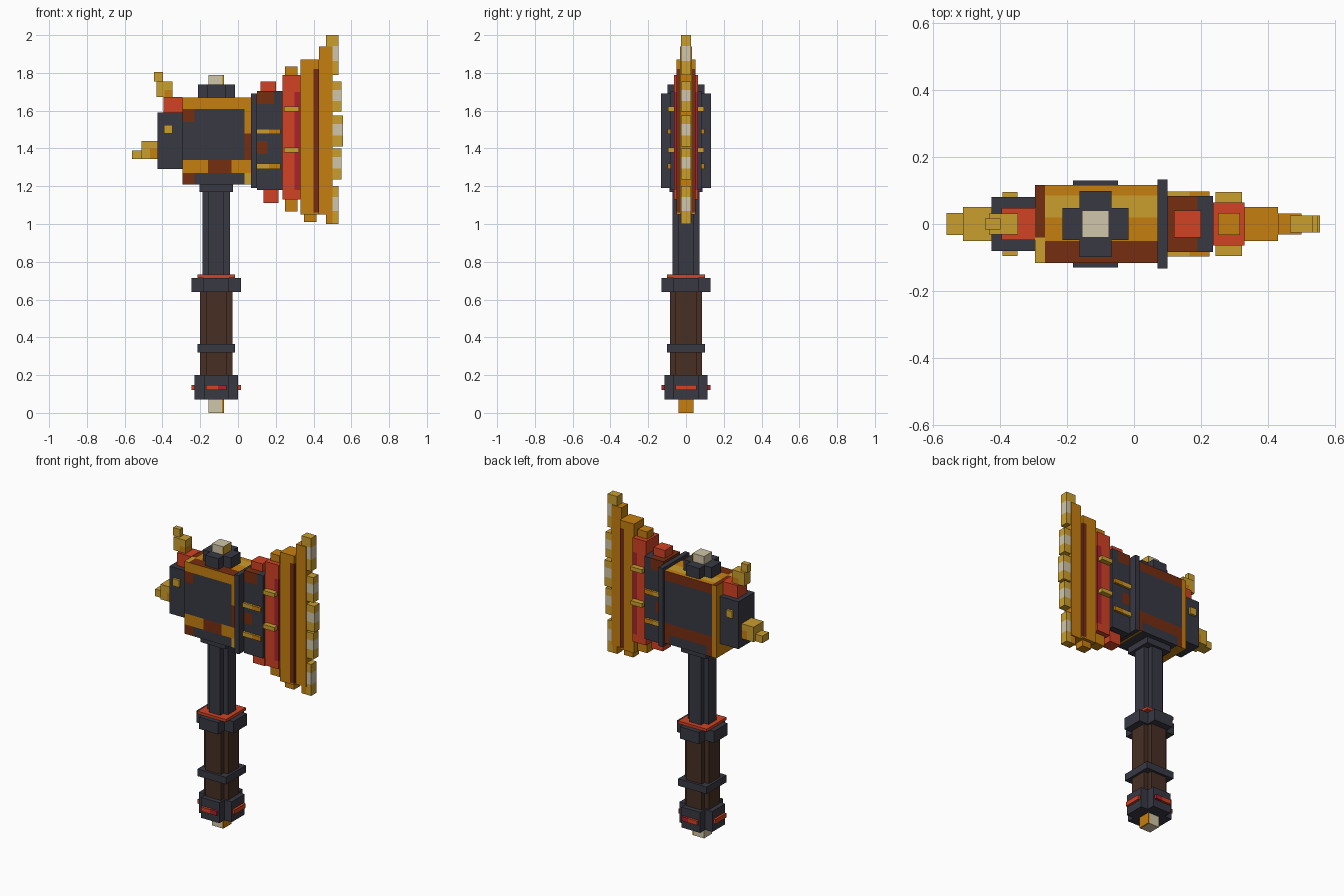
import bpy, bmesh
from mathutils import Vector

cube = bpy.data.objects.get("Cube")
if cube:
    bpy.data.objects.remove(cube, do_unlink=True)


def lin(c):
    return c / 12.92 if c <= 0.04045 else ((c + 0.055) / 1.055) ** 2.4


def material(name, code):
    rgb = [lin(int(code[i:i + 2], 16) / 255) for i in (0, 2, 4)] + [1]
    m = bpy.data.materials.new(name)
    m.use_nodes = True
    m.diffuse_color = rgb
    bsdf = m.node_tree.nodes["Principled BSDF"]
    bsdf.inputs["Base Color"].default_value = rgb
    bsdf.inputs["Roughness"].default_value = 0.9
    return m


STEEL = material("dark steel", "383844")
GRIP = material("brown leather", "472f24")
RED = material("bright red", "d04224")
CRIMSON = material("deep crimson", "a8222c")
GOLD = material("orange gold", "c67f0f")
YELLOW = material("yellow gold", "cb9f2f")
RUST = material("rust brown", "762d10")
CREAM = material("pale cream", "d0c6a8")

AX = -0.115   # handle axis
FAR = 9


def block(name, mat, x, y, z, paint=()):
    """Box from three (low, high) ranges; paint holds (material, x, y, z) regions."""
    bm = bmesh.new()
    bmesh.ops.create_cube(bm, size=1)
    ranges = (x, y, z)
    for v in bm.verts:
        v.co = Vector([r[0] if c < 0 else r[1] for r, c in zip(ranges, v.co)])
    # cut the faces along every region border
    for axis in range(3):
        cuts = {e for region in paint for e in (region[1 + axis] or ())
                if ranges[axis][0] + 0.001 < e < ranges[axis][1] - 0.001}
        for e in cuts:
            co, no = Vector(), Vector()
            co[axis], no[axis] = e, 1
            bmesh.ops.bisect_plane(bm, geom=bm.verts[:] + bm.edges[:] + bm.faces[:],
                                   plane_co=co, plane_no=no)
    mats = [mat]
    for region in paint:
        if region[0] not in mats:
            mats.append(region[0])
        for f in bm.faces:
            c = f.calc_center_median()
            if all(r is None or r[0] <= c[i] <= r[1] for i, r in enumerate(region[1:])):
                f.material_index = mats.index(region[0])
    bmesh.ops.recalc_face_normals(bm, faces=bm.faces[:])
    mesh = bpy.data.meshes.new(name)
    bm.to_mesh(mesh)
    bm.free()
    for m in mats:
        mesh.materials.append(m)
    ob = bpy.data.objects.new(name, mesh)
    bpy.context.collection.objects.link(ob)
    return ob


def sym(h):
    return (-h, h)


def column(name, mat, hx, hy, z, paint=()):
    return block(name, mat, (AX - hx, AX + hx), sym(hy), z, paint)


def cross(name, mat, long, short, z, paint=()):
    """Plus-shaped section made of two crossed boxes."""
    column(name + "_wide", mat, long, short, z, paint)
    column(name + "_deep", mat, short, long, z, paint)


# handle
column("pommel_tip", CREAM, 0.04, 0.04, (0, 0.07), [(GOLD, (-0.085, FAR), None, None)])
cross("pommel", STEEL, 0.115, 0.065, (0.07, 0.2))
cross("pommel_inlay", RED, 0.13, 0.055, (0.12, 0.148),
      [(CRIMSON, (AX + 0.01, AX + 0.1), None, None)])
cross("grip", GRIP, 0.085, 0.055, (0.2, 0.64))
column("grip_ring", STEEL, 0.1, 0.1, (0.32, 0.365))
cross("collar", STEEL, 0.13, 0.067, (0.64, 0.715))
column("collar_trim", RED, 0.1, 0.1, (0.715, 0.732))
cross("shaft", STEEL, 0.072, 0.04, (0.732, 1.19))
column("head_guard", STEEL, 0.088, 0.088, (1.17, 1.215))

# head body with painted plates
FRONT, BACK = (-FAR, -0.116), (0.116, FAR)
TOP = (1.669, FAR)
block("head_body", GOLD, (-0.295, 0.07), sym(0.117), (1.21, 1.67), [
    (YELLOW, None, (0.02, 0.085), TOP),
    (RUST, None, (-FAR, -0.05), TOP),
    (RUST, (-FAR, -0.265), (-0.04, FAR), TOP),
    (YELLOW, (-FAR, -0.265), (-FAR, -0.04), TOP),
    (STEEL, (-FAR, 0.035), FRONT, (1.34, 1.61)),
    (RUST, (-FAR, -0.23), FRONT, (1.54, 1.61)),
    (RUST, (0.035, FAR), FRONT, (1.34, 1.48)),
    (RUST, (-0.16, -0.035), FRONT, (1.27, 1.34)),
    (RUST, (-FAR, -0.23), FRONT, (1.21, 1.27)),
    (YELLOW, (0.035, FAR), FRONT, (1.21, 1.27)),
    (RUST, (-0.265, FAR), BACK, None),
    (STEEL, (-0.265, FAR), BACK, (1.34, 1.61)),
    (STEEL, (-0.23, 0.035), FRONT, (1.21, 1.27)),
    (STEEL, (-0.23, 0.035), BACK, (1.21, 1.27)),
    (STEEL, (-0.23, 0.035), None, (0, 1.211)),
])
cross("cap", STEEL, 0.098, 0.048, (1.67, 1.738))
column("cap_gem", CREAM, 0.04, 0.04, (1.738, 1.79), [(YELLOW, (-0.085, FAR), None, (0, 1.789))])

# poll at the back of the head
block("poll", STEEL, (-0.425, -0.295), sym(0.081), (1.29, 1.59))
block("poll_stud", YELLOW, (-0.392, -0.348), sym(0.096), (1.48, 1.525))
block("poll_crest", RED, (-0.395, -0.295), sym(0.048), (1.59, 1.672))
block("crest_horn", YELLOW, (-0.432, -0.346), sym(0.032), (1.672, 1.755),
      [(GOLD, (-0.39, FAR), None, (0, 1.71))])
block("crest_horn_tip", YELLOW, (-0.445, -0.398), sym(0.016), (1.755, 1.805))
block("poll_spike", YELLOW, (-0.51, -0.425), sym(0.05), (1.345, 1.44),
      [(GOLD, (-0.465, FAR), None, (0, 1.4))])
block("poll_spike_tip", YELLOW, (-0.56, -0.51), sym(0.033), (1.345, 1.39))

# neck between the body and the blade
block("neck_plate", STEEL, (0.07, 0.1), sym(0.133), (1.19, 1.69))
block("neck", STEEL, (0.1, 0.235), sym(0.083), (1.18, 1.705),
      [(RUST, (0, 0.19), None, (1.635, FAR)), (RUST, (0, 0.155), None, (1.37, 1.44))])
block("neck_top_stud", RED, (0.12, 0.2), sym(0.04), (1.705, 1.755))
block("neck_bottom_stud", RED, (0.135, 0.215), sym(0.04), (1.11, 1.18))
for i, z in enumerate((1.305, 1.49)):
    block(f"neck_bar_{i}", YELLOW, (0.1, 0.225), sym(0.097), (z - 0.014, z + 0.014),
          [(GOLD, (0.165, FAR), None, None)])

# red slab behind the blade
block("red_slab", RED, (0.235, 0.33), sym(0.064), (1.13, 1.79),
      [(CRIMSON, (0.3, FAR), None, (1.18, 1.7))])
for i, z in enumerate((1.392, 1.608)):
    block(f"slab_bar_{i}", YELLOW, (0.243, 0.322), sym(0.096), (z - 0.013, z + 0.013))
block("slab_top_stud", GOLD, (0.25, 0.316), sym(0.033), (1.79, 1.835))
block("slab_bottom_stud", GOLD, (0.25, 0.316), sym(0.033), (1.065, 1.13))

# blade
block("blade_inner", GOLD, (0.33, 0.43), sym(0.05), (1.05, 1.87),
      [(RUST, (0.4, FAR), None, (1.06, 1.82))])
block("blade_inner_foot", GOLD, (0.35, 0.415), sym(0.03), (1.01, 1.05))
block("blade_outer", GOLD, (0.43, 0.5), sym(0.032), (1.05, 1.94))

# teeth along the cutting edge, with a pale middle band
teeth = [(0.465, 0.532, 1.0, 1.2), (0.5, 0.547, 1.235, 1.4), (0.5, 0.555, 1.41, 1.575),
         (0.5, 0.547, 1.595, 1.755), (0.465, 0.532, 1.79, 2.0)]
for i, (x0, x1, z0, z1) in enumerate(teeth):
    h = z1 - z0
    block(f"edge_tooth_{i}", YELLOW, (x0, x1), sym(0.026), (z0, z1),
          [(GOLD, (0, 0.5), None, (0, z1 - 0.06)),
           (CREAM, (0.5, FAR), None, (z0 + h * 0.35, z0 + h * 0.72))])
